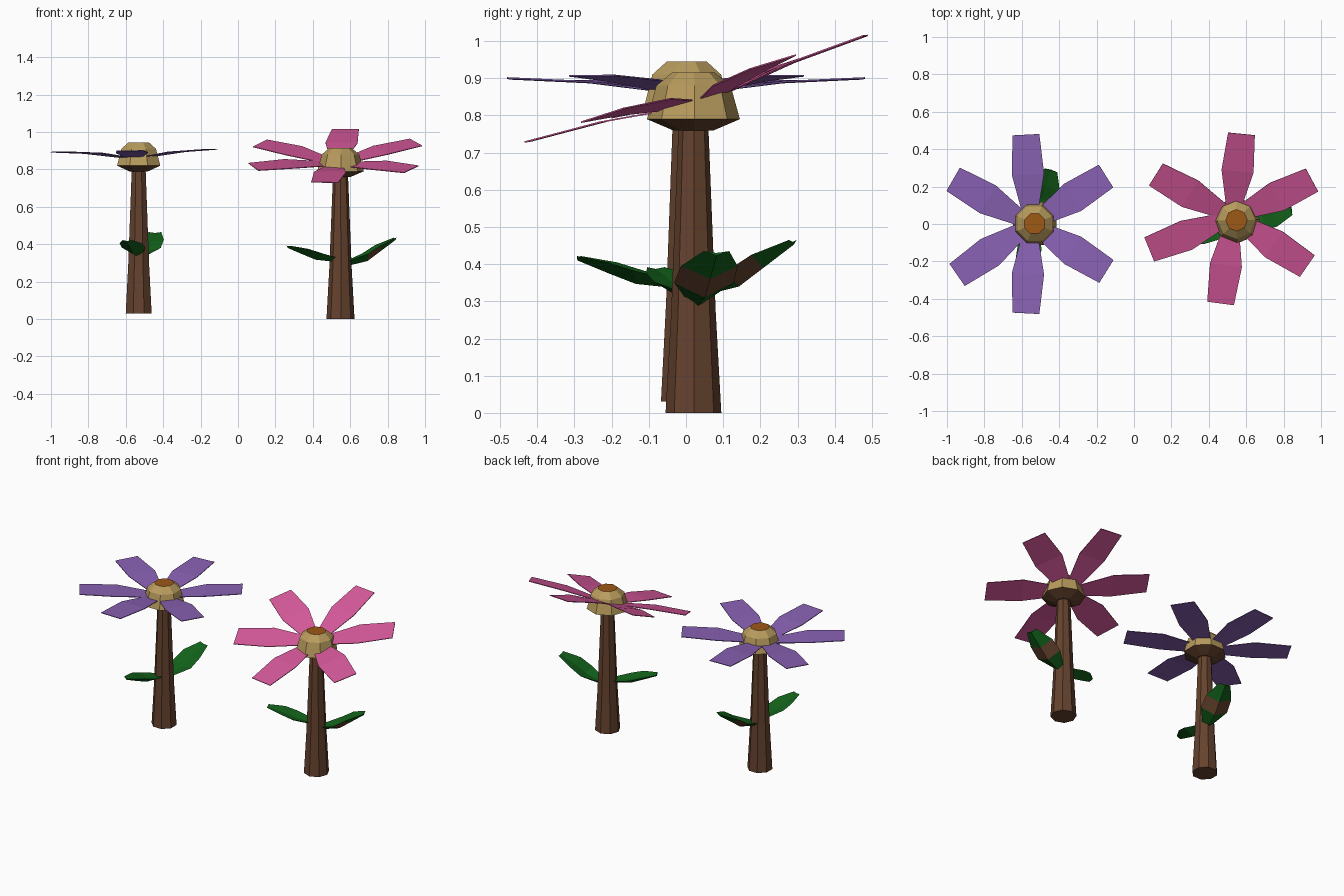
import bpy, math
from mathutils import Matrix, Vector

if "Cube" in bpy.data.objects:
    bpy.data.objects.remove(bpy.data.objects["Cube"])


def mat(name, rgb):
    m = bpy.data.materials.new(name)
    m.diffuse_color = (*rgb, 1)
    m.use_nodes = True
    m.node_tree.nodes["Principled BSDF"].inputs["Base Color"].default_value = m.diffuse_color
    return m


BROWN = mat("bark_brown", (.13, .055, .027))
GREEN = mat("leaf_green", (.006, .12, .01))
TAN = mat("head_tan", (.48, .33, .11))
ORANGE = mat("head_orange", (.34, .10, .008))
PURPLE = mat("petal_purple", (.25, .12, .45))
PINK = mat("petal_pink", (.68, .10, .33))


def build(name, verts, faces, mats, idx, matrix):
    me = bpy.data.meshes.new(name)
    me.from_pydata(verts, [], faces)
    for m in mats:
        me.materials.append(m)
    for p, i in zip(me.polygons, idx):
        p.material_index = i
    me.transform(matrix)
    ob = bpy.data.objects.new(name, me)
    bpy.context.collection.objects.link(ob)
    return ob


def lathe(name, profile, mats, band_idx, matrix, n=8):
    """Octagonal solid; band_idx gives material for bottom cap, bands, top cap."""
    verts = [(cx + r * math.cos(math.tau * (k + .5) / n), r * math.sin(math.tau * (k + .5) / n), z)
             for r, z, cx in profile for k in range(n)]
    faces, idx = [list(range(n))[::-1]], [band_idx[0]]
    for b in range(len(profile) - 1):
        for k in range(n):
            j = (k + 1) % n
            faces.append([b * n + k, b * n + j, (b + 1) * n + j, (b + 1) * n + k])
            idx.append(band_idx[b + 1])
    last = (len(profile) - 1) * n
    faces.append(list(range(last, last + n)))
    idx.append(band_idx[-1])
    return build(name, verts, faces, mats, idx, matrix)


def leaf(name, rows, brown_row, matrix):
    """Keeled leaf along +x; each row is (distance, half width, edge z, keel drop)."""
    verts, faces, idx = [], [], []
    for x, w, z, d in rows:
        verts += [(x, -w, z), (x, 0, z - d * .4), (x, w, z), (x + d * .3, 0, z - d)]
    for i in range(len(rows) - 1):
        for k in range(4):
            j = (k + 1) % 4
            faces.append([i * 4 + j, i * 4 + k, i * 4 + 4 + k, i * 4 + 4 + j])
            idx.append(1 if i == brown_row and k >= 2 else 0)
    faces += [[0, 1, 2, 3], [len(verts) - 1 - k for k in range(4)]]
    idx += [0, 0]
    return build(name, verts, faces, [GREEN, BROWN], idx, matrix)


def petal(name, material, matrix):
    rows = [(.06, .042, -.036), (.265, .086, -.010), (.478, .072, 0)]
    verts = [(x, s * w, z) for x, w, z in rows for s in (-1, 1)]
    faces = [[0, 2, 3, 1], [2, 4, 5, 3]]
    ob = build(name, verts, faces, [material], [0, 0], matrix)
    sol = ob.modifiers.new("thickness", 'SOLIDIFY')
    sol.thickness = .004
    return ob


def flower(name, loc, spin, tilt, leaf_angles, petal_center, material):
    place = Matrix.Translation(loc)
    turned = place @ Matrix.Rotation(spin, 4, 'Z')
    # tapering stem
    lathe(name + "_stem", [(.075, 0, 0), (.060, .27, 0), (.040, .775, 0)],
          [BROWN], [0] * 4, turned)
    # domed flower head with brown underside and orange cap
    lathe(name + "_head", [(.055, .76, 0), (.125, .79, 0), (.100, .88, 0), (.058, .915, 0)],
          [BROWN, TAN, ORANGE], [0, 0, 1, 1, 2], turned)
    # two leaves
    a, b = (Matrix.Rotation(math.radians(v), 4, 'Z') for v in leaf_angles)
    leaf(name + "_large_leaf",
         [(.035, .03, .31, .025), (.135, .082, .350, .04), (.205, .078, .395, .035), (.298, .035, .435, .012)],
         1, place @ a)
    leaf(name + "_small_leaf",
         [(.02, .03, .325, .02), (.13, .065, .352, .035), (.205, .060, .375, .03), (.297, .025, .392, .012)],
         -1, place @ b)
    # six petals, tilted as one ring
    ring = Matrix.Translation(petal_center) @ Matrix.Rotation(math.radians(-1), 4, 'Y') \
        @ Matrix.Rotation(math.radians(tilt), 4, 'X') @ Matrix.Rotation(spin, 4, 'Z')
    for i, ang in enumerate((32.4, 93, 150, 214.7, 267, 328)):
        petal(f"{name}_petal_{i + 1}", material, ring @ Matrix.Rotation(math.radians(ang), 4, 'Z'))


flower("purple_flower", Vector((-.531, .002, .03)), 0, 0, (73, 258),
       Vector((-.553, 0, .902)), PURPLE)
flower("pink_flower", Vector((.548, .02, 0)), math.radians(-66), 17.3, (12, 200),
       Vector((.527, .027, .874)), PINK)
